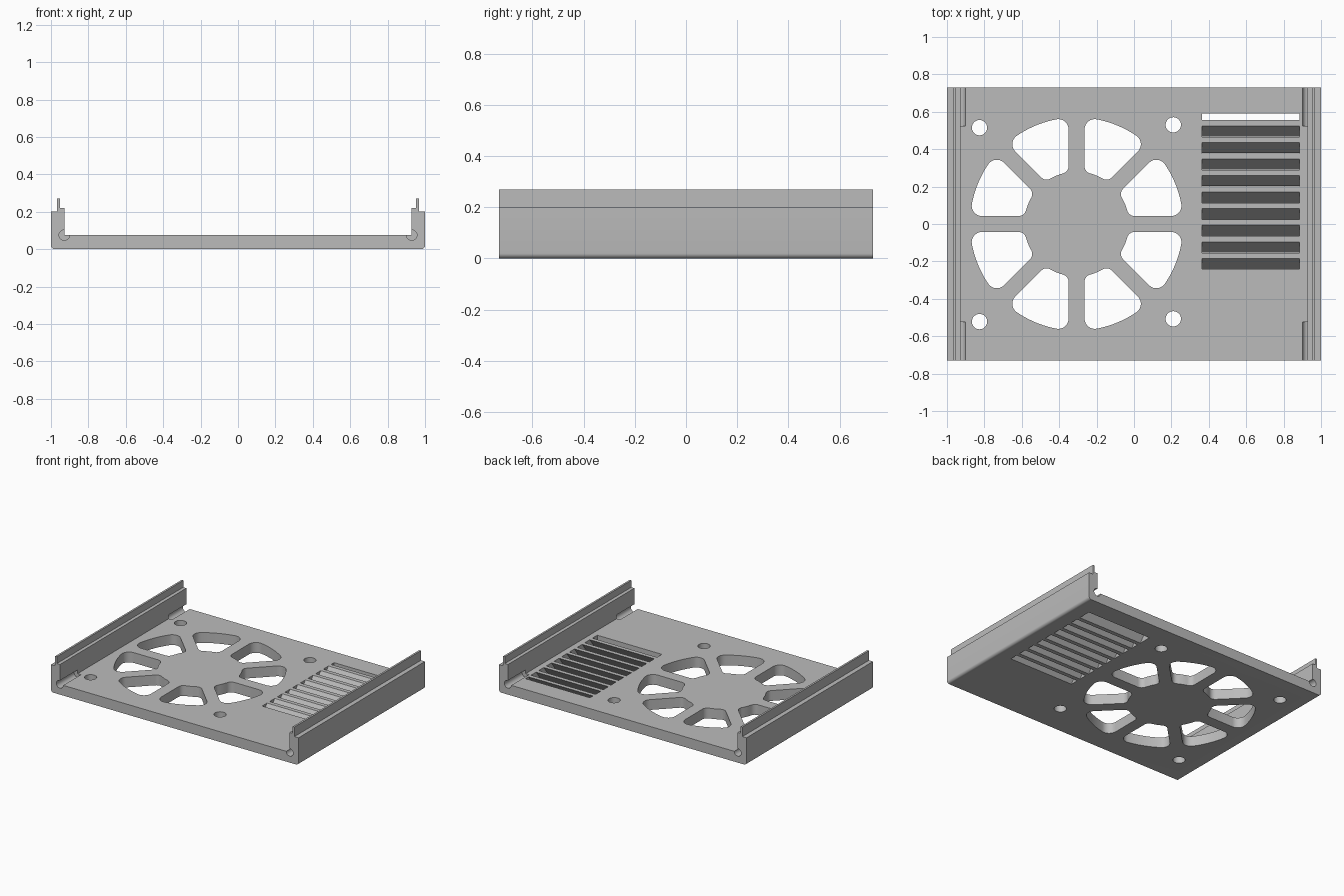
import bpy, bmesh
from math import sin, cos, asin, pi, radians

if "Cube" in bpy.data.objects:
    bpy.data.objects.remove(bpy.data.objects["Cube"])

grey = bpy.data.materials.new("light grey")
grey.use_nodes = True
grey.diffuse_color = (0.5, 0.5, 0.5, 1)
grey.node_tree.nodes["Principled BSDF"].inputs["Base Color"].default_value = (0.5, 0.5, 0.5, 1)

HALF_Y = 0.73
THICK = 0.075


def prism(bm, points, axis, start, end):
    """Extrude a closed 2D outline along z, y or x."""
    place = {"z": lambda p, t: (p[0], p[1], t),
             "y": lambda p, t: (p[0], t, p[1]),
             "x": lambda p, t: (t, p[0], p[1])}[axis]
    low = [bm.verts.new(place(p, start)) for p in points]
    high = [bm.verts.new(place(p, end)) for p in points]
    bm.faces.new(low)
    bm.faces.new(high[::-1])
    for i in range(len(points)):
        j = (i + 1) % len(points)
        bm.faces.new((low[j], low[i], high[i], high[j]))


def finish(name, bm):
    bmesh.ops.recalc_face_normals(bm, faces=bm.faces)
    mesh = bpy.data.meshes.new(name)
    bm.to_mesh(mesh)
    bm.free()
    mesh.materials.append(grey)
    obj = bpy.data.objects.new(name, mesh)
    bpy.context.collection.objects.link(obj)
    return obj


def arc(cx, cy, r, a0, a1, n):
    return [(cx + r * cos(a0 + (a1 - a0) * i / n),
             cy + r * sin(a0 + (a1 - a0) * i / n)) for i in range(n + 1)]


def fan_opening(turn, cx, outer=0.57, hub=0.28, spoke=0.0425, r_out=0.055, r_in=0.04):
    """Rounded opening between two spokes, an outer arc and the hub arc."""
    half = pi / 8
    d_in, d_out = hub + r_in, outer - r_out
    a_in, a_out = asin((spoke + r_in) / d_in), asin((spoke + r_out) / d_out)
    side = arc(0, 0, hub, half, a_in, 4)[:-1]
    side += arc(d_in * cos(a_in), d_in * sin(a_in), r_in, a_in + pi, 1.5 * pi, 6)
    side += arc(d_out * cos(a_out), d_out * sin(a_out), r_out, -pi / 2, a_out, 8)
    side += arc(0, 0, outer, a_out, half, 5)[1:]
    # Mirror the half outline about the middle of the sector
    c, s = cos(2 * half), sin(2 * half)
    other = [(x * c + y * s, x * s - y * c) for x, y in side[-2:0:-1]]
    c, s = cos(turn), sin(turn)
    return [(cx + x * c - y * s, x * s + y * c) for x, y in side + other]


# Tray: one cross-section with both walls and their stepped lips
right = arc(0.98, 0.02, 0.02, -pi / 2, 0, 6)
right += [(1, 0.2), (0.967, 0.2), (0.967, 0.27), (0.953, 0.27),
          (0.953, 0.22), (0.928, 0.22), (0.928, THICK)]
bm = bmesh.new()
prism(bm, right + [(-x, z) for x, z in reversed(right)], "y", -HALF_Y, HALF_Y)
tray = finish("tray", bm)

# Cutter: fan openings, mounting holes, vent window and corner screw bores
VENT_X = (0.363, 0.885)
VENT_Y = (-0.24, 0.59)
bm = bmesh.new()
for k in range(8):
    prism(bm, fan_opening(k * pi / 4, -0.307), "z", -0.1, 0.15)
for x, y in ((-0.826, 0.515), (0.21, 0.53), (-0.826, -0.522), (0.21, -0.507)):
    prism(bm, arc(x, y, 0.041, 0, 2 * pi, 32)[:-1], "z", -0.1, 0.15)
prism(bm, [(VENT_X[i], VENT_Y[j]) for i, j in ((0, 0), (1, 0), (1, 1), (0, 1))], "z", -0.1, 0.15)
for sx in (-1, 1):
    for sy in (-1, 1):
        prism(bm, arc(sx * 0.929, THICK, 0.028, 0, 2 * pi, 24)[:-1], "y", sy * 0.525, sy * 0.8)
cutter = finish("cutter", bm)
cutter.hide_render = True

cut = tray.modifiers.new("openings", "BOOLEAN")
cut.operation = "DIFFERENCE"
cut.solver = "EXACT"
cut.object = cutter
bpy.context.view_layer.objects.active = tray
tray.select_set(True)
bpy.ops.object.modifier_apply(modifier=cut.name)
bpy.data.objects.remove(cutter)
bpy.ops.object.shade_smooth_by_angle(angle=radians(30))

# Louvre slats: slanted bars across the vent
bm = bmesh.new()
for k in range(9):
    y = 0.555 - k * 0.0886
    prism(bm, [(y, THICK), (y - 0.03, THICK), (y - 0.087, 0), (y - 0.057, 0)], "x", *VENT_X)
finish("vent_slats", bm)
